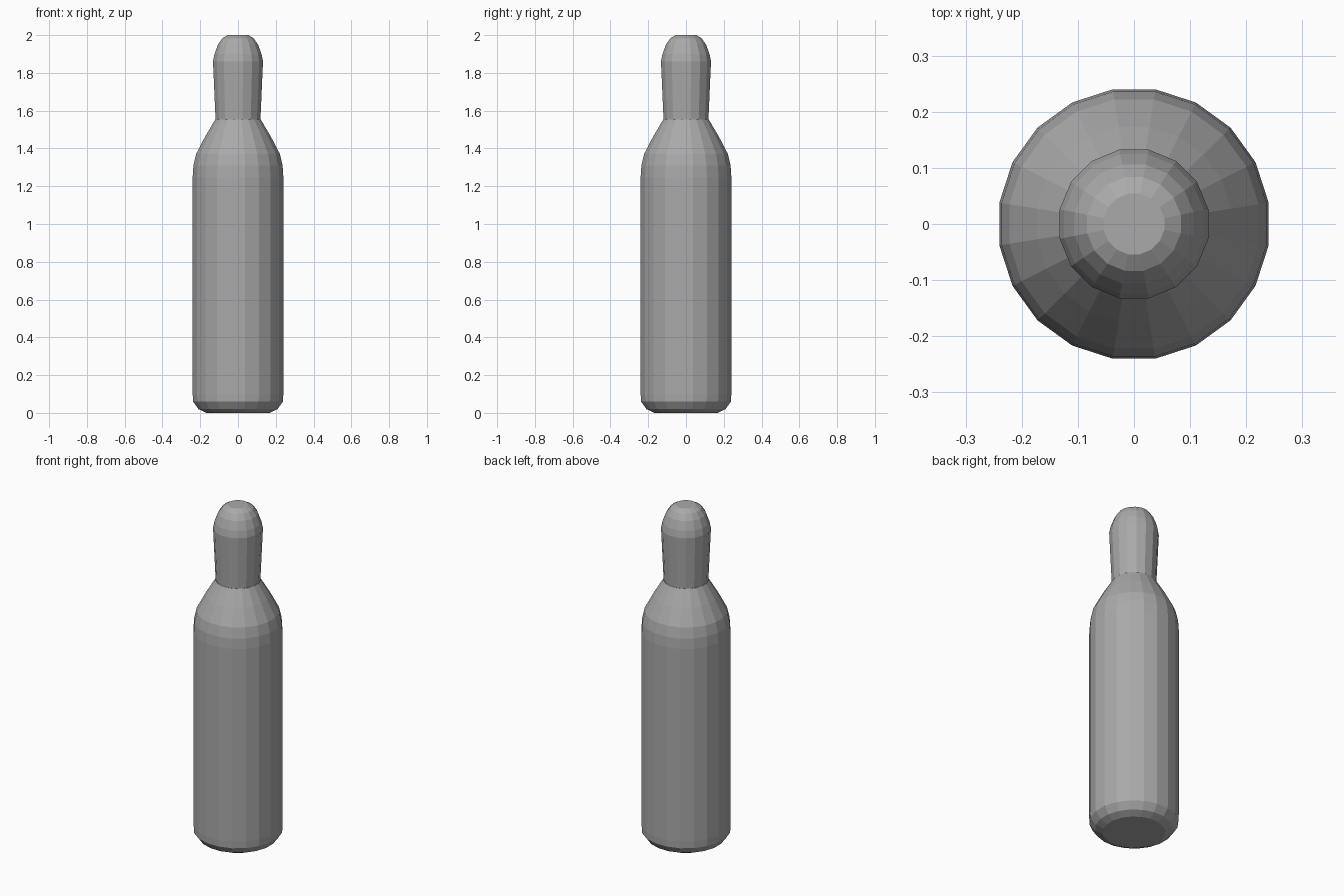
import bpy, bmesh, math

cube = bpy.data.objects.get("Cube")
if cube:
    bpy.data.objects.remove(cube, do_unlink=True)

grey = bpy.data.materials.new("grey_metal")
grey.use_nodes = True
colour = (0.4, 0.4, 0.4, 1)
grey.diffuse_color = colour
grey.node_tree.nodes["Principled BSDF"].inputs["Base Color"].default_value = colour


def lathe(name, profile, sides):
    """Revolve a (radius, height) profile into a closed, faceted solid."""
    bm = bmesh.new()
    rings = []
    for r, z in profile:
        ring = []
        for i in range(sides):
            a = 2 * math.pi * (i + 0.5) / sides
            ring.append(bm.verts.new((r * math.cos(a), r * math.sin(a), z)))
        rings.append(ring)
    for low, high in zip(rings, rings[1:]):
        for i in range(sides):
            j = (i + 1) % sides
            bm.faces.new((low[i], low[j], high[j], high[i]))
    bm.faces.new(rings[0][::-1])
    bm.faces.new(rings[-1])
    mesh = bpy.data.meshes.new(name)
    bm.to_mesh(mesh)
    bm.free()
    mesh.materials.append(grey)
    obj = bpy.data.objects.new(name, mesh)
    bpy.context.collection.objects.link(obj)
    return obj


# Cylinder body with a rounded foot and sloping shoulder
lathe("cylinder_body", [(0.17, 0), (0.212, 0.02), (0.241, 0.06), (0.243, 0.1),
                        (0.243, 1.25), (0.239, 1.31), (0.225, 1.37),
                        (0.175, 1.465), (0.122, 1.553)], 20)

# Valve cap, flaring slightly towards its domed top
lathe("valve_cap", [(0.121, 1.55), (0.135, 1.86), (0.127, 1.9), (0.108, 1.95),
                    (0.085, 1.983), (0.055, 2.0)], 16)
